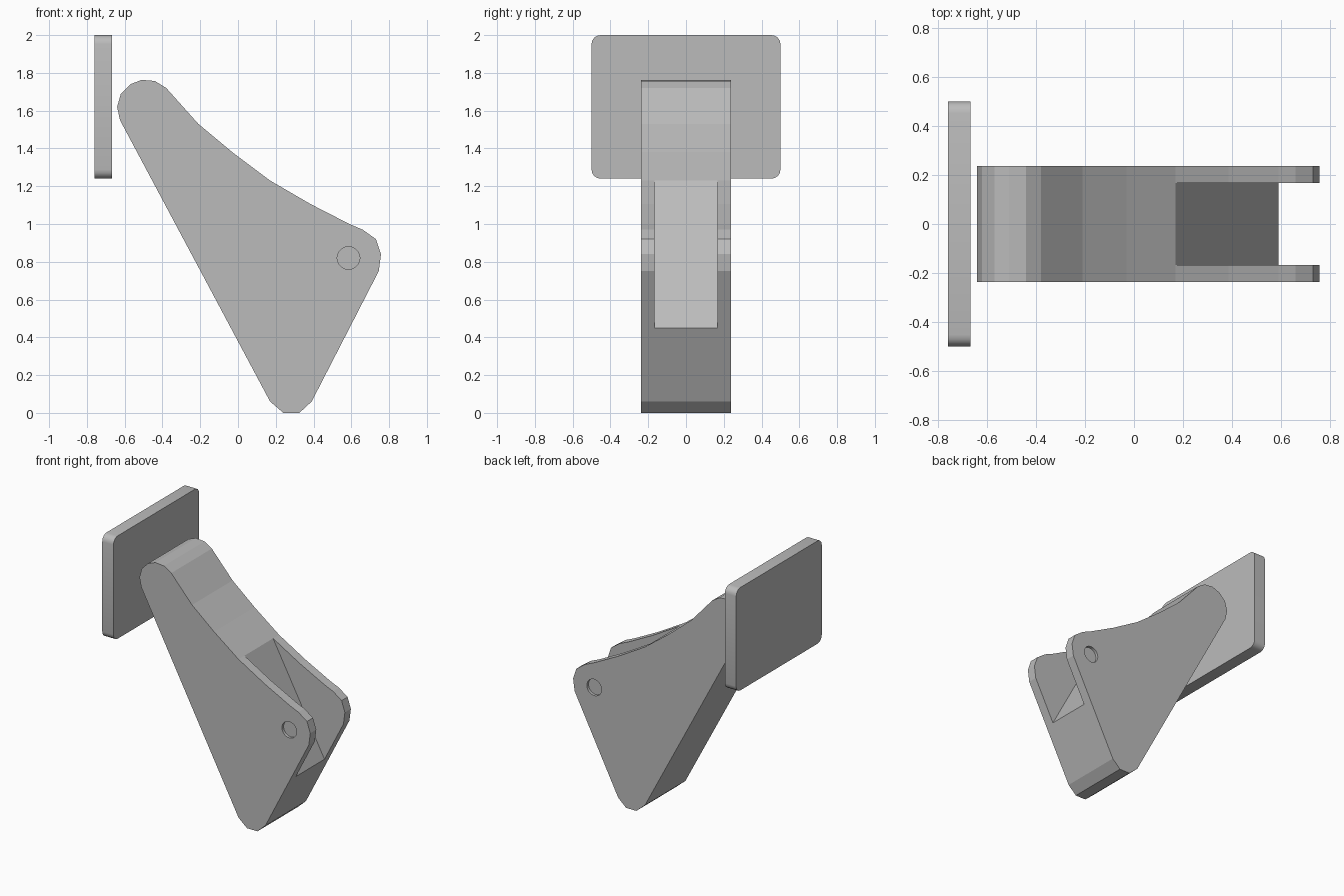
import bpy
import bmesh
from math import cos, sin, pi, radians

if "Cube" in bpy.data.objects:
    bpy.data.objects.remove(bpy.data.objects["Cube"], do_unlink=True)

GREY = (0.5, 0.5, 0.5, 1.0)
grey = bpy.data.materials.new("plain_grey")
grey.use_nodes = True
grey.diffuse_color = GREY
grey.node_tree.nodes["Principled BSDF"].inputs["Base Color"].default_value = GREY


def prism(name, profile, y0, y1):
    """Extrude an (x, z) profile along y."""
    bm = bmesh.new()
    face = bm.faces.new([bm.verts.new((x, y0, z)) for x, z in profile])
    moved = bmesh.ops.extrude_face_region(bm, geom=[face])["geom"]
    verts = [v for v in moved if isinstance(v, bmesh.types.BMVert)]
    bmesh.ops.translate(bm, verts=verts, vec=(0, y1 - y0, 0))
    bmesh.ops.recalc_face_normals(bm, faces=bm.faces)
    mesh = bpy.data.meshes.new(name)
    bm.to_mesh(mesh)
    bm.free()
    mesh.materials.append(grey)
    obj = bpy.data.objects.new(name, mesh)
    bpy.context.collection.objects.link(obj)
    return obj


def activate(obj):
    bpy.ops.object.select_all(action="DESELECT")
    obj.select_set(True)
    bpy.context.view_layer.objects.active = obj


def cut(target, cutter):
    """Subtract the cutter from the target, then discard the cutter."""
    mod = target.modifiers.new("cut", "BOOLEAN")
    mod.operation = "DIFFERENCE"
    mod.solver = "EXACT"
    mod.object = cutter
    activate(target)
    bpy.ops.object.modifier_apply(modifier=mod.name)
    bpy.data.objects.remove(cutter, do_unlink=True)


# Lever body: three rounded corners joined by straight and concave edges
HALF_WIDTH = 0.237
profile = [
    (-0.64, 1.62), (-0.62, 1.69), (-0.57, 1.74), (-0.51, 1.763),
    (-0.44, 1.757), (-0.38, 1.72), (-0.21, 1.53), (-0.03, 1.38),
    (0.17, 1.23), (0.385, 1.105), (0.59, 1.0), (0.66, 0.97),
    (0.73, 0.92), (0.757, 0.84), (0.745, 0.75), (0.39, 0.06),
    (0.325, 0), (0.24, 0), (0.17, 0.06), (-0.625, 1.55),
]
body = prism("lever_body", profile, -HALF_WIDTH, HALF_WIDTH)

# Slot with a sloping floor, leaving two cheek plates
slot = [(0.065, 1.425), (0.695, 0.255), (1, 0.255), (1, 1.425)]
cut(body, prism("slot_cutter", slot, -0.167, 0.167))

# Shallow round pin recess on each cheek
SIDES = 32
circle = [(0.585 + 0.06 * cos(2 * pi * i / SIDES),
           0.82 + 0.06 * sin(2 * pi * i / SIDES)) for i in range(SIDES)]
for side in (-1, 1):
    inner, outer = side * (HALF_WIDTH - 0.02), side * (HALF_WIDTH + 0.05)
    cut(body, prism("pin_cutter", circle, min(inner, outer), max(inner, outer)))

# Backing plate: upright slab with its four corners rounded
x0, x1, z0, z1 = -0.76, -0.668, 1.24, 2.0
plate = prism("backing_plate", [(x0, z0), (x1, z0), (x1, z1), (x0, z1)], -0.5, 0.5)
bm = bmesh.new()
bm.from_mesh(plate.data)
corners = [e for e in bm.edges if abs(e.verts[0].co.x - e.verts[1].co.x) > 0.05]
bmesh.ops.bevel(bm, geom=corners, offset=0.048, segments=4, profile=0.5,
                affect="EDGES")
bm.to_mesh(plate.data)
bm.free()
activate(plate)
bpy.ops.object.shade_smooth_by_angle(angle=radians(30))
